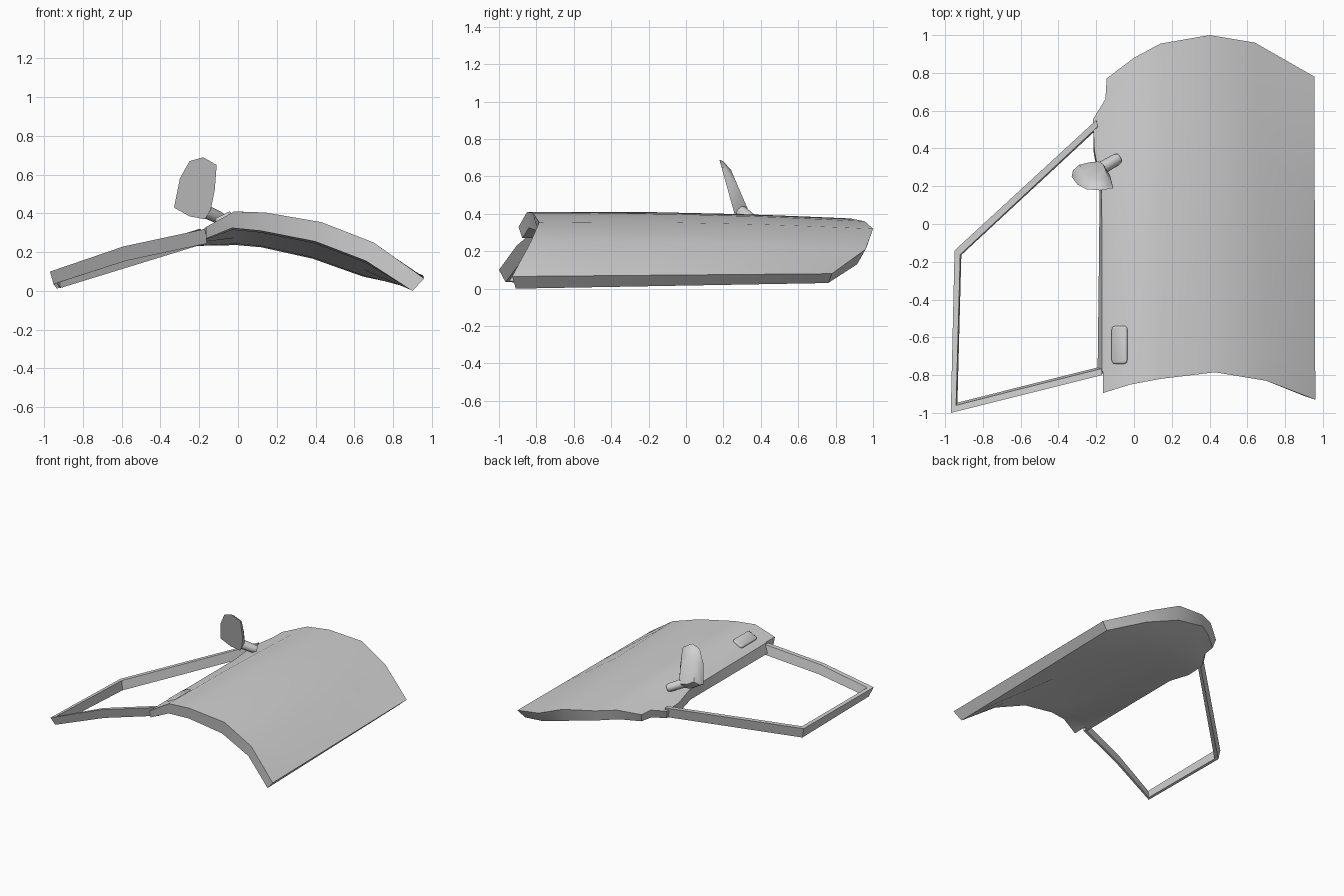
import bpy, bmesh, math
from mathutils import Vector

if "Cube" in bpy.data.objects:
    bpy.data.objects.remove(bpy.data.objects["Cube"], do_unlink=True)

grey = bpy.data.materials.new("plain grey")
grey.use_nodes = True
grey.diffuse_color = (0.64, 0.64, 0.64, 1)
grey.node_tree.nodes["Principled BSDF"].inputs["Base Color"].default_value = (0.64, 0.64, 0.64, 1)


def finish(name, bm, angle=30):
    bmesh.ops.recalc_face_normals(bm, faces=bm.faces)
    mesh = bpy.data.meshes.new(name)
    bm.to_mesh(mesh)
    bm.free()
    mesh.materials.append(grey)
    obj = bpy.data.objects.new(name, mesh)
    bpy.context.collection.objects.link(obj)
    bpy.ops.object.select_all(action='DESELECT')
    obj.select_set(True)
    bpy.context.view_layer.objects.active = obj
    bpy.ops.object.shade_smooth_by_angle(angle=math.radians(angle))
    return obj


def loft(name, rings, angle=30, strip_caps=False):
    """Join closed rings with quads; cap the ends with one face or a strip of quads."""
    bm = bmesh.new()
    loops = [[bm.verts.new(p) for p in ring] for ring in rings]
    n = len(loops[0])
    for a, b in zip(loops, loops[1:]):
        for i in range(n):
            j = (i + 1) % n
            bm.faces.new((a[i], a[j], b[j], b[i]))
    for cap in (loops[0], loops[-1]):
        if strip_caps:
            for i in range(n // 2 - 1):
                bm.faces.new((cap[i], cap[i + 1], cap[n - 2 - i], cap[n - 1 - i]))
        else:
            bm.faces.new(cap)
    return finish(name, bm, angle)


# Door shell: outer and inner skins between a front and a back outline
outer_front = [(-.165, -.895, .33), (-.02, -.85, .41), (.14, -.82, .405),
               (.43, -.785, .355), (.70, -.83, .25), (.96, -.93, .065)]
outer_back = [(-.145, .77, .335), (0, .88, .375), (.14, .955, .36),
              (.40, 1.0, .32), (.64, .96, .21), (.955, .78, .08)]
inner_front = [(-.165, -.875, .27), (-.03, -.84, .325), (.12, -.80, .31),
               (.40, -.775, .255), (.66, -.81, .155), (.90, -.91, 0)]
inner_back = [(-.13, .75, .27), (0, .85, .29), (.12, .93, .28),
              (.38, .965, .22), (.64, .915, .13), (.90, .76, .03)]
# stations along the door: shift of the window edge (outer, inner), inner belly
stations = [(0, 0, 0, 0), (.065, 0, 0, .01), (.07, -.005, -.03, .01),
            (.4, -.012, -.035, .05), (.66, -.02, -.04, .07), (.77, -.06, -.075, .07),
            (.87, -.07, -.07, .055), (.935, -.005, -.01, .03), (1, 0, 0, 0)]


def skin_row(front, back, f, shift, drop):
    row = [Vector(a).lerp(Vector(b), f) for a, b in zip(front, back)]
    row[0] += Vector((shift, 0, shift * .5))
    for p in row[1:-1]:
        p.z += .013 * math.sin(math.pi * f) - drop
    return row


rings = []
for f, outer_shift, inner_shift, belly in stations:
    top = skin_row(outer_front, outer_back, f, outer_shift, 0)
    under = skin_row(inner_front, inner_back, f, inner_shift, belly)
    rings.append(top + under[::-1])
loft("door_panel", rings, 32, strip_caps=True)

# Window frame: outer top corner, step to the inside, step to the underside
frame = [((-.20, .55, .32), (.01, -.033, 0), (.01, -.015, -.08)),
         ((-.95, -.14, .09), (.03, -.022, .003), (.015, -.005, -.077)),
         ((-.97, -1.0, .10), (.028, .04, .005), (.018, .035, -.065)),
         ((-.59, -.905, .23), (0, .035, 0), (.01, .03, -.075)),
         ((-.17, -.80, .32), (0, .035, 0), (.01, .03, -.075))]
rings = []
for p, inward, down in frame:
    p, inward, down = Vector(p), Vector(inward), Vector(down)
    inner_down = Vector((down.x * .4, down.y * .4, down.z))
    rings.append([p, p + inward, p + inward + inner_down, p + down])
loft("window_frame", rings, 20)

# Wing mirror head: flat leaning glass side with a domed back
outline = [(-.33, .43), (-.30, .58), (-.25, .67), (-.18, .69), (-.11, .65),
           (-.12, .52), (-.14, .42), (-.17, .37), (-.25, .385)]
rings = []
for scale, depth in ((1, 0), (.94, .45), (.66, 1)):
    ring = []
    for x, z in outline:
        x, z = -.21 + (x + .21) * scale, .53 + (z - .53) * scale
        lean = .265 - (z - .38) * .28
        ring.append((x, lean + depth * (.085 - (z - .38) * .15), z))
    rings.append(ring)
loft("mirror_head", rings, 45)

# Mirror stalk
start, end = Vector((-.08, .35, .37)), Vector((-.18, .29, .415))
turn = (end - start).to_track_quat('Z', 'Y')
rings = []
for f, radius in ((0, .026), (.2, .032), (1, .035)):
    rings.append([start.lerp(end, f) + turn @ Vector((radius * math.cos(a), radius * math.sin(a), 0))
                  for a in (math.tau * i / 10 for i in range(10))])
loft("mirror_stalk", rings, 45)

# Door handle
bm = bmesh.new()
bmesh.ops.create_cube(bm, size=1)
bmesh.ops.scale(bm, vec=(.09, .20, .04), verts=bm.verts)
uprights = [e for e in bm.edges if abs(e.verts[0].co.z - e.verts[1].co.z) > .01]
bmesh.ops.bevel(bm, geom=uprights, offset=.018, segments=3, affect='EDGES', profile=.5)
rim = [e for e in bm.edges if all(v.co.z > .01 for v in e.verts)]
bmesh.ops.bevel(bm, geom=rim, offset=.008, segments=2, affect='EDGES', profile=.5)
handle = finish("door_handle", bm, 50)
handle.location = (-.072, -.64, .374)
handle.rotation_euler = (0, -math.radians(27), 0)
